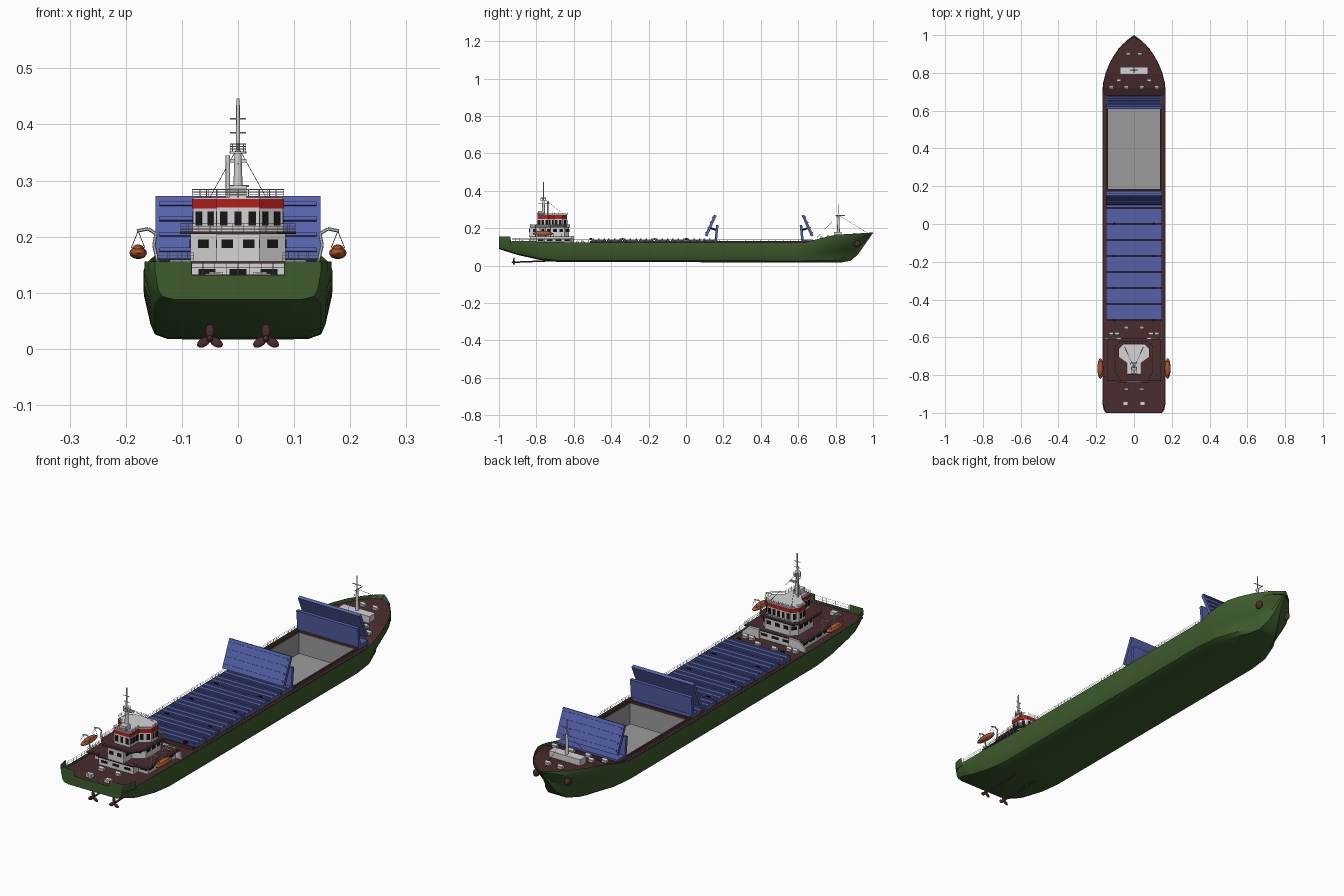
import bpy, bmesh, math
from mathutils import Vector, Matrix

if "Cube" in bpy.data.objects:
    bpy.data.objects.remove(bpy.data.objects["Cube"])


def material(name, r, g, b):
    m = bpy.data.materials.new(name)
    m.use_nodes = True
    m.diffuse_color = (r, g, b, 1)
    m.node_tree.nodes["Principled BSDF"].inputs["Base Color"].default_value = (r, g, b, 1)
    return m


GREEN = material("hull green", .047, .108, .026)
MAROON = material("deck maroon", .07, .025, .027)
BLUE = material("hatch blue", .09, .12, .4)
WHITE = material("house white", .66, .66, .66)
GREY = material("hold grey", .33, .33, .33)
RED = material("band red", .45, .014, .01)
ORANGE = material("lifeboat orange", .42, .1, .03)
BLACK = material("window black", .008, .008, .01)


def finish(name, bm, mat, smooth=None):
    bmesh.ops.remove_doubles(bm, verts=bm.verts, dist=1e-5)
    bmesh.ops.recalc_face_normals(bm, faces=bm.faces)
    me = bpy.data.meshes.new(name)
    bm.to_mesh(me)
    bm.free()
    ob = bpy.data.objects.new(name, me)
    bpy.context.collection.objects.link(ob)
    me.materials.append(mat)
    if smooth:
        bpy.ops.object.select_all(action='DESELECT')
        ob.select_set(True)
        bpy.context.view_layer.objects.active = ob
        bpy.ops.object.shade_smooth_by_angle(angle=math.radians(smooth))
    return ob


def add_box(bm, c, size, tilt=0):
    m = Matrix.Translation(c) @ Matrix.Rotation(tilt, 4, 'X') @ Matrix.Diagonal((*size, 1))
    bmesh.ops.create_cube(bm, size=1, matrix=m)


def boxes(name, items, mat):
    bm = bmesh.new()
    for it in items:
        add_box(bm, *it)
    return finish(name, bm, mat)


def rods(name, segs, r, mat, sides=5, r2=None):
    bm = bmesh.new()
    for a, b in segs:
        a, b = Vector(a), Vector(b)
        d = b - a
        m = Matrix.Translation((a + b) / 2) @ d.to_track_quat('Z', 'Y').to_matrix().to_4x4()
        bmesh.ops.create_cone(bm, cap_ends=True, segments=sides, radius1=r, radius2=r2 or r,
                              depth=d.length, matrix=m)
    return finish(name, bm, mat, 50 if sides > 6 else None)


def extrude(name, pts, vec, mat):
    bm = bmesh.new()
    a = [bm.verts.new(p) for p in pts]
    b = [bm.verts.new(Vector(p) + Vector(vec)) for p in pts]
    bm.faces.new(a)
    bm.faces.new(b)
    for i in range(len(a)):
        j = (i + 1) % len(a)
        bm.faces.new((a[i], a[j], b[j], b[i]))
    return finish(name, bm, mat)


def mirrored(half):
    return half + [(-x, y) for x, y in reversed(half)]


def storey(name, half, z0, z1, mat):
    return extrude(name, [(x, y, z0) for x, y in mirrored(half)], (0, 0, z1 - z0), mat)


def rail(name, path, z, h, gap=.02, mat=WHITE):
    segs = []
    for (x0, y0), (x1, y1) in zip(path, path[1:]):
        n = max(1, round(math.hypot(x1 - x0, y1 - y0) / gap))
        for f in (.33, .67, 1):
            segs.append(((x0, y0, z + h * f), (x1, y1, z + h * f)))
        for i in range(n + 1):
            x, y = x0 + (x1 - x0) * i / n, y0 + (y1 - y0) * i / n
            segs.append(((x, y, z), (x, y, z + h)))
    return rods(name, segs, .0006, mat, 4)


def windows(name, half, z0, z1, pitch):
    pts = mirrored(half)
    bm = bmesh.new()
    for p, q in zip(pts, pts[1:] + pts[:1]):
        d = Vector((q[0] - p[0], q[1] - p[1], 0))
        n = int(d.length / pitch)
        for i in range(n):
            c = Vector((*p, (z0 + z1) / 2)) + d * (i + .5) / n
            m = (Matrix.Translation(c) @ Matrix.Rotation(math.atan2(d.y, d.x), 4, 'Z')
                 @ Matrix.Diagonal((pitch * .68, .003, z1 - z0, 1)))
            bmesh.ops.create_cube(bm, size=1, matrix=m)
    return finish(name, bm, BLACK)


def interp(y, pts):
    for (a, u), (b, v) in zip(pts, pts[1:]):
        if y <= b:
            return u + (v - u) * (y - a) / (b - a)
    return pts[-1][1]


# Hull: lofted sections from keel to sheer
BEAM = [(-1, .148), (-.985, .16), (-.95, .167), (.7, .168), (.75, .163), (.8, .15), (.85, .13),
        (.9, .102), (.95, .062), (.98, .028), (1, 0)]
BILGE = [(-1, .142), (-.95, .156), (.6, .156), (.7, .145), (.8, .105), (.87, .06), (.94, .02), (1, 0)]
KEEL = [(-1, .088), (-.9, .057), (-.78, .03), (-.68, .019), (.83, .017), (.88, .026), (.92, .06), (1, .175)]
SHEER = [(-1, .156), (-.94, .156), (-.935, .13), (-.6, .124), (.63, .123), (.72, .146), (.8, .165), (1, .177)]
DECK = [(-1, .121), (-.6, .117), (.68, .117), (.72, .136), (.8, .152), (1, .162)]
HOLD = (.185, .615)
ys = sorted({p[0] for t in (BEAM, BILGE, KEEL, SHEER, DECK) for p in t} | set(HOLD) | {.97, .99})


def section(y):
    w, b, k, s = (interp(y, t) for t in (BEAM, BILGE, KEEL, SHEER))
    h = s - k
    half = [(0, k), (b * .8, k), (b * .95, k + h * .08), (b, k + h * .25), (w * .4 + b * .6, k + h * .45),
            (w, k + h * .75), (w, s)]
    return [(-x, y, z) for x, z in half[:0:-1]] + [(x, y, z) for x, z in half]


bm = bmesh.new()
rows = [[bm.verts.new(p) for p in section(y)] for y in ys]
for r, s in zip(rows, rows[1:]):
    for i in range(len(r) - 1):
        bm.faces.new((r[i], r[i + 1], s[i + 1], s[i]))
notch = [bm.verts.new((x, -1, z)) for x, z in ((.083, .156), (.083, .132), (-.083, .132), (-.083, .156))]
bm.faces.new(rows[0] + notch)
finish("hull", bm, GREEN, 35)

# Deck with the open hold left out
bm = bmesh.new()
rows = []
for y in [v for v in ys if v < .995]:
    w, z = interp(y, BEAM) - .002, interp(y, DECK)
    c = min(.139, w * .85)
    rows.append([bm.verts.new((x, y, z)) for x in (-w, -c, c, w)])
for r, s in zip(rows, rows[1:]):
    for i in range(3):
        if not (i == 1 and HOLD[0] <= r[0].co.y < HOLD[1]):
            bm.faces.new((r[i], r[i + 1], s[i + 1], s[i]))
finish("deck", bm, MAROON)

# Hold and coamings
HY, HL = sum(HOLD) / 2, HOLD[1] - HOLD[0]
boxes("hold_floor", [((0, HY, .03), (.278, HL, .004))], GREY)
boxes("hold_walls", [((s * .139, HY, .076), (.003, HL, .092)) for s in (-1, 1)]
      + [((0, y, .076), (.278, .003, .092)) for y in HOLD], GREY)
boxes("hatch_coaming", [((s * .143, .085, .123), (.008, 1.19, .018)) for s in (-1, 1)]
      + [((0, y, .123), (.286, .008, .018)) for y in (-.51, HOLD[0] - .004, HOLD[1] + .004, .68)], MAROON)

# Closed hatch covers with ribs and cleats
covers, ribs, cleats = [], [], []
for i in range(8):
    y = -.467 + i * .085
    covers.append(((0, y, .133), (.294, .079, .014)))
    ribs += [((0, y + o, .142), (.286, .008, .006)) for o in (-.03, 0, .03)]
    cleats += [((s * .105, y - .042, .142), (.014, .012, .01)) for s in (-1, 1) if i % 2 == 0]
covers.append(((0, .65, .133), (.294, .06, .014)))
boxes("hatch_covers", covers, BLUE)
boxes("hatch_ribs", ribs, BLUE)
boxes("hatch_cleats", cleats, BLACK)

# Raised hatch covers, one folded pair at each end of the open hold
for name, y, s in (("aft", .132, -1), ("forward", .65, 1)):
    t = .42 * s
    up, out = Vector((0, -math.sin(t), math.cos(t))), Vector((0, math.cos(t), math.sin(t)))
    c = Vector((0, y, .214))
    boxes(name + "_raised_cover", [(c, (.294, .014, .122), t)], BLUE)
    boxes(name + "_raised_ribs", [(c + up * u + out * s * .009, (.28, .005, .007), t)
                                  for u in (-.045, -.015, .015, .045)], BLUE)
    boxes(name + "_upright_cover", [((0, y - s * .031, .172), (.294, .013, .092), .1 * s)], BLUE)
    rods(name + "_hinge_arms", [((x, y, .2), (x, y - s * .03, .19)) for x in (-.11, .11)], .005, BLACK, 6)

# Deckhouse storeys
lower = [(.128, -.61), (.128, -.8), (.083, -.8), (.083, -.835)]
middle = [(.06, -.625), (.085, -.65), (.085, -.75), (.038, -.78), (.038, -.838)]
bridge = [(.055, -.635), (.08, -.66), (.08, -.705), (.038, -.735), (.038, -.795)]
storey("lower_house", lower, .117, .152, WHITE)
storey("boat_deck", [(.146, -.605), (.146, -.83), (.083, -.83), (.083, -.84)], .152, .156, MAROON)
storey("middle_house", middle, .156, .205, WHITE)
storey("bridge_deck", [(.075, -.62), (.103, -.65), (.103, -.78), (.07, -.835)], .205, .209, MAROON)
storey("bridge_house", bridge, .209, .252, WHITE)
storey("bridge_red_band", [(x * 1.03, y) for x, y in bridge], .25, .267, RED)
storey("bridge_roof", bridge, .267, .27, WHITE)
windows("bridge_windows", bridge, .22, .245, .019)
windows("middle_windows", middle, .18, .195, .03)
windows("lower_windows", lower, .132, .142, .045)
for s in (-1, 1):
    extrude("side_bracket", [(s * x, -.6, z) for x, z in ((.07, .117), (.155, .117), (.15, .13), (.12, .158), (.07, .158))],
            (0, -.008, 0), WHITE)

# Railings
roof = [(x * 1.02, y) for x, y in mirrored(bridge)]
rail("roof_rail", roof + roof[:1], .27, .014)
deck2 = mirrored([(.075, -.622), (.102, -.652), (.102, -.78), (.07, -.833)])
rail("bridge_deck_rail", deck2 + deck2[:1], .209, .014)
rail("stern_rail", [(-.083, -.992), (.083, -.992)], .122, .034)
for s in (-1, 1):
    rail("boat_deck_rail", [(s * .08, -.828), (s * .144, -.828), (s * .144, -.607), (s * .09, -.607)], .156, .016)
    rail("main_deck_rail", [(s * .165, -.6), (s * .165, .64)], .12, .018)
    rail("poop_rail", [(s * .165, -.93), (s * .165, -.6)], .122, .024)

# Main mast with platform, aerials and stays
rods("mast_lower", [((0, -.762, .268), (0, -.762, .35))], .009, WHITE, 12, .006)
rods("mast_platform", [((0, -.762, .348), (0, -.762, .352))], .015, WHITE, 12)
ring = [(.014 * math.cos(a * math.pi / 4), -.762 + .014 * math.sin(a * math.pi / 4)) for a in range(9)]
rail("mast_platform_rail", ring, .352, .013)
rods("mast_upper", [((0, -.762, .35), (0, -.762, .446))], .004, WHITE, 8, .003)
rods("side_aerial", [((-.018, -.74, .268), (-.018, -.74, .345))], .004, WHITE, 8)
rods("mast_yards", [((-.014, -.762, z), (.014, -.762, z)) for z in (.385, .41)]
     + [((0, -.79, .33), (0, -.73, .33))], .0015, WHITE)
boxes("funnel_and_radar", [((0, -.775, .28), (.03, .035, .022)), ((0, -.735, .335), (.03, .008, .006))], WHITE)
rods("stays", [((0, -.76, .36), (s * .05, -.65, .27)) for s in (-1, 1)]
     + [((0, .815, .27), (0, .97, .175)), ((0, .815, .27), (0, .7, .15))], .0006, BLACK, 4)

# Foremast and its house
boxes("foremast_house", [((0, .812, .165), (.15, .04, .03))], WHITE)
rods("foremast", [((0, .815, .16), (0, .815, .268))], .008, WHITE, 10, .005)
rods("foremast_top", [((0, .815, .26), (0, .815, .328)), ((-.02, .815, .29), (.02, .815, .29)),
                      ((0, .8, .268), (0, .85, .268))], .002, WHITE)

# Winches and bollards
gear = [(x, .725, .146) for x in (-.12, -.04, .04, .12)] + [(s * x, y, z) for s in (-1, 1) for x, y, z in
        ((.03, .9, .162), (.08, .76, .151), (.04, -.875, .125), (.12, -.58, .122), (.04, -.55, .122), (.09, -.58, .122))]
boxes("winch_beds", [(p, (.022, .018, .008)) for p in gear], WHITE)
rods("winch_drums", [((x - .012, y, z + .006), (x + .012, y, z + .006)) for x, y, z in gear], .006, WHITE, 8)
boxes("stern_hatches", [((s * .045, -.95, .127), (.028, .022, .014)) for s in (-1, 1)], WHITE)


def ellipsoids(name, items, mat):
    bm = bmesh.new()
    for c, size, roll in items:
        m = Matrix.Translation(c) @ Matrix.Rotation(roll, 4, 'Y') @ Matrix.Diagonal((*size, 1))
        bmesh.ops.create_uvsphere(bm, u_segments=14, v_segments=8, radius=1, matrix=m)
    return finish(name, bm, mat, 60)


# Lifeboats, davits, propellers and anchors on both sides
for s, side in ((1, "left"), (-1, "right")):
    ellipsoids(side + "_lifeboat", [((s * .178, -.765, .171), (.016, .055, .011), 0),
                                    ((s * .178, -.765, .178), (.011, .042, .008), 0)], ORANGE)
    arm = [(.143, .155), (.15, .185), (.146, .205), (.16, .214), (.18, .21)]
    rods(side + "_davits", [((s * a[0], y, a[1]), (s * b[0], y, b[1]))
                            for y in (-.805, -.725) for a, b in zip(arm, arm[1:])], .003, WHITE, 6)
    rods(side + "_boat_falls", [((s * .178, y, .21), (s * (.178 + o), y, .18))
                                for y in (-.805, -.725) for o in (-.012, .012)], .0006, BLACK, 4)
    blades = [((s * .05 + .013 * math.sin(a), -.92, .018 + .013 * math.cos(a)), (.008, .004, .013), a)
              for a in (0, math.tau / 3, -math.tau / 3)]
    ellipsoids(side + "_propeller", blades + [((s * .05, -.92, .018), (.006, .012, .006), 0)], MAROON)
    rods(side + "_shaft", [((s * .05, -.92, .018), (s * .05, -.72, .026))], .004, MAROON, 8)
    x = interp(.91, BEAM) * .8
    ellipsoids(side + "_anchor", [((s * x, .915, .118), (.012, .018, .018), 0)], MAROON)
